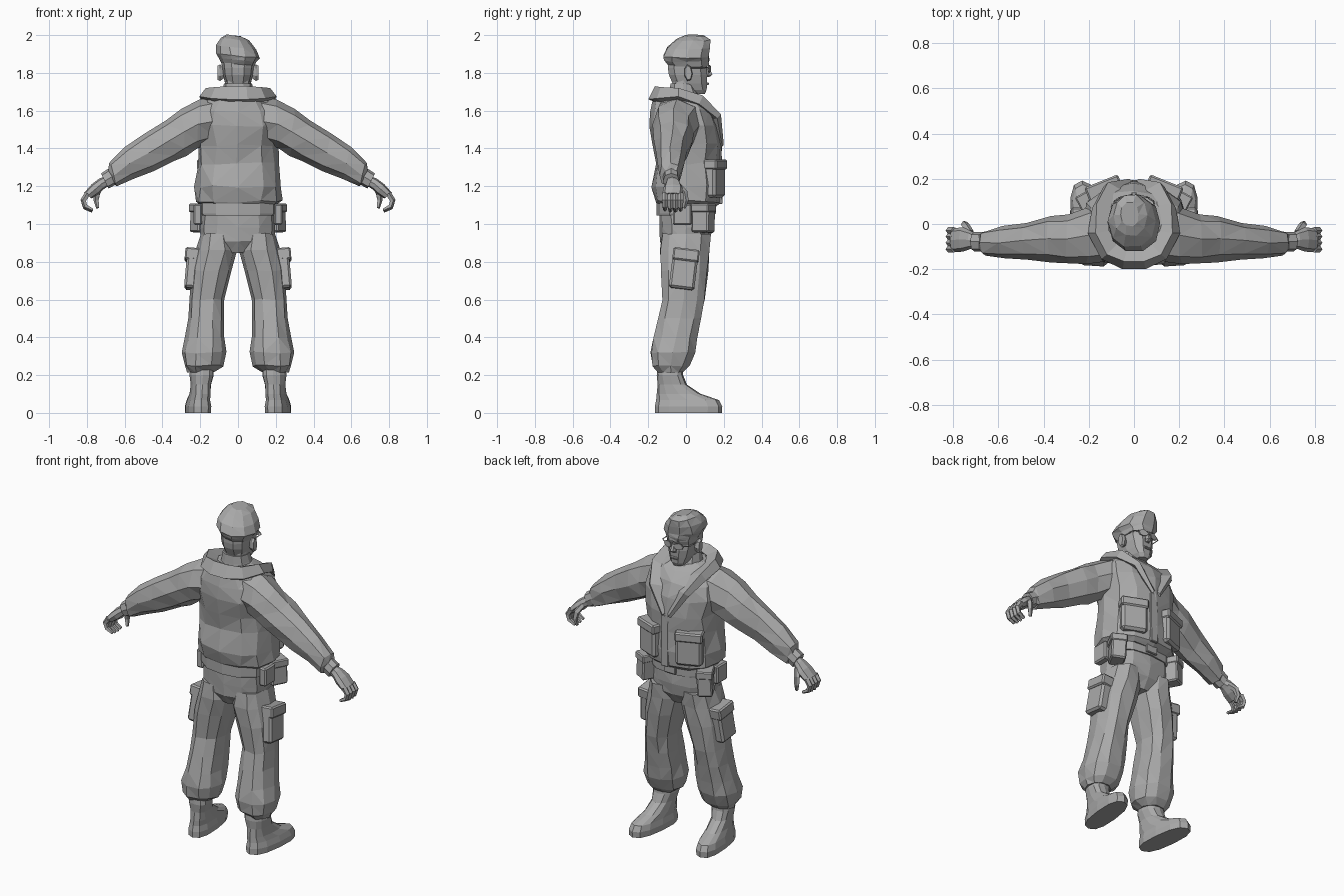
import bpy, bmesh, math, random
from mathutils import Vector, Matrix

random.seed(4)
grey = bpy.data.materials.new("plain_grey")
grey.diffuse_color = (0.4, 0.4, 0.4, 1)


def finish(name, bm, mirror=False, bevel=0):
    bmesh.ops.recalc_face_normals(bm, faces=bm.faces)
    me = bpy.data.meshes.new(name)
    bm.to_mesh(me)
    bm.free()
    ob = bpy.data.objects.new(name, me)
    bpy.context.collection.objects.link(ob)
    me.materials.append(grey)
    if bevel:
        m = ob.modifiers.new("edge", 'BEVEL')
        m.width, m.segments = bevel, 1
    if mirror:
        ob.modifiers.new("mirror", 'MIRROR')
    return ob


def loft(name, rings, mirror=False, jitter=0.0, warp=None):
    """Skin a list of point rings, cap the ends, crumple slightly into facets."""
    bm = bmesh.new()
    rows = []
    for r in rings:
        row = []
        for p in r:
            p = Vector(p)
            if warp:
                p = warp(p)
            p += Vector([random.uniform(-jitter, jitter) for _ in range(3)])
            row.append(bm.verts.new(p))
        rows.append(row)
    n = len(rows[0])
    for a, b in zip(rows, rows[1:]):
        for i in range(n):
            j = (i + 1) % n
            bm.faces.new((a[i], a[j], b[j], b[i]))
    bm.faces.new(rows[0])
    bm.faces.new(rows[-1])
    if jitter:
        bmesh.ops.triangulate(bm, faces=[f for f in bm.faces if len(f.verts) == 4])
    return finish(name, bm, mirror)


def ring(c, a, b, n=10, p=0.85):
    """Rounded ring around c with half axes a and b."""
    c, a, b = Vector(c), Vector(a), Vector(b)
    out = []
    for i in range(n):
        t = math.tau * i / n
        u, v = math.cos(t), math.sin(t)
        out.append(c + a * math.copysign(abs(u) ** p, u) + b * math.copysign(abs(v) ** p, v))
    return out


def level(z, x0, x1, y0, y1, n=10, p=0.85):
    return ring(((x0 + x1) / 2, (y0 + y1) / 2, z), ((x1 - x0) / 2, 0, 0), (0, (y1 - y0) / 2, 0), n, p)


def slab(tx, tz, bx, bz, y0, y1, n=8):
    """Arm section from its upper and lower edge points."""
    return ring(((tx + bx) / 2, (y0 + y1) / 2, (tz + bz) / 2), ((tx - bx) / 2, 0, (tz - bz) / 2),
                (0, (y1 - y0) / 2, 0), n)


def tube(name, pts, radii, n=5, mirror=True):
    pts = [Vector(p) for p in pts]
    rings = []
    for i, p in enumerate(pts):
        t = (pts[min(i + 1, len(pts) - 1)] - pts[max(i - 1, 0)]).normalized()
        ref = Vector((0, 1, 0)) if abs(t.y) < 0.9 else Vector((0, 0, 1))
        b = (ref - t * ref.dot(t)).normalized()
        rings.append(ring(p, t.cross(b) * radii[i], b * radii[i], n, 1))
    return loft(name, rings, mirror)


def box(name, c, size, rz=0, rx=0, ry=0, mirror=True, bevel=0.008):
    bm = bmesh.new()
    m = (Matrix.Translation(c) @ Matrix.Rotation(math.radians(rz), 4, 'Z')
         @ Matrix.Rotation(math.radians(rx), 4, 'X') @ Matrix.Rotation(math.radians(ry), 4, 'Y')
         @ Matrix.Diagonal((*size, 1)))
    bmesh.ops.create_cube(bm, size=1, matrix=m)
    return finish(name, bm, mirror, bevel)


# Jacket body
loft("jacket", [level(z, -x, x, y0, y1, 12) for z, x, y0, y1 in (
    (1.09, .19, -.14, .15), (1.12, .23, -.165, .18), (1.20, .232, -.18, .185),
    (1.32, .215, -.165, .18), (1.42, .215, -.18, .185), (1.52, .23, -.195, .175),
    (1.60, .22, -.19, .15), (1.66, .17, -.17, .10), (1.69, .10, -.11, .06))], jitter=.008)

# Sleeves and cuffs
loft("sleeve", [slab(*s) for s in (
    (.10, 1.67, .12, 1.43, -.16, .09), (.20, 1.655, .215, 1.40, -.18, .08),
    (.30, 1.605, .275, 1.365, -.17, .045), (.385, 1.55, .34, 1.33, -.165, .03),
    (.50, 1.475, .44, 1.285, -.155, .0), (.60, 1.40, .555, 1.24, -.15, -.01),
    (.68, 1.325, .64, 1.198, -.14, -.03), (.69, 1.285, .655, 1.205, -.12, -.04))],
    mirror=True, jitter=.006)
loft("cuff", [slab(.675, 1.30, .635, 1.215, -.122, -.035),
              slab(.725, 1.268, .685, 1.188, -.122, -.035)], mirror=True)

# Hands with curled fingers
loft("palm", [slab(*s) for s in (
    (.70, 1.255, .68, 1.205, -.10, -.05), (.735, 1.24, .71, 1.185, -.11, -.03),
    (.775, 1.21, .735, 1.16, -.122, -.015), (.815, 1.165, .775, 1.135, -.125, -.018))], mirror=True)
for k, y in enumerate((-.111, -.083, -.055, -.029)):
    d = (.006, 0, 0, .004)[k]
    tube("finger", [(.795, y, 1.16), (.818, y, 1.125), (.808, y, 1.088 + d), (.77, y, 1.068 + d)],
         (.017, .016, .014, .009))
tube("thumb", [(.725, -.04, 1.20), (.745, -.008, 1.165), (.75, .0, 1.125), (.742, -.01, 1.085)],
     (.018, .018, .015, .009))

# Broad folded collar running into the lapels: outer, upper, inner and under points
half = [((.03, .192, 1.41), (.02, .20, 1.42), (.01, .192, 1.43), (.02, .17, 1.41)),
        ((.135, .165, 1.56), (.115, .185, 1.58), (.055, .15, 1.57), (.08, .13, 1.55)),
        ((.185, .07, 1.635), (.165, .09, 1.68), (.10, .085, 1.66), (.13, .06, 1.61)),
        ((.205, -.04, 1.675), (.17, -.04, 1.72), (.11, -.03, 1.69), (.15, -.04, 1.635)),
        ((.145, -.155, 1.665), (.12, -.135, 1.725), (.075, -.09, 1.70), (.11, -.12, 1.635)),
        ((.05, -.20, 1.66), (.045, -.165, 1.73), (.03, -.11, 1.70), (.04, -.15, 1.64))]
loft("collar", half + [[(-x, y, z) for x, y, z in s] for s in reversed(half)])
box("front_flap", (.012, .182, 1.26), (.05, .018, .31), rx=1, mirror=False, bevel=.004)

# Chest pockets
box("jacket_pocket", (.13, .15, 1.235), (.15, .07, .19), rz=-22, bevel=.014)
box("pocket_flap", (.132, .155, 1.315), (.16, .075, .055), rz=-22, bevel=.008)

# Belt with buckle and hip pouches
loft("belt", [level(z, -x, x, -.155, .148, 12) for z, x in ((1.045, .205), (1.055, .212), (1.11, .212), (1.12, .2))])
box("buckle", (0, .15, 1.082), (.075, .016, .06), mirror=False, bevel=.004)
box("hip_pouch", (.195, .092, 1.03), (.085, .10, .15), rz=-28, ry=-3, bevel=.008)
box("pouch_lid", (.195, .092, 1.085), (.095, .108, .045), rz=-28, bevel=.006)
box("side_pouch", (.212, -.02, 1.05), (.045, .10, .11), bevel=.008)

# Trousers
loft("trouser_seat", [level(z, -x, x, y0, y1, 12) for z, x, y0, y1 in (
    (1.07, .195, -.145, .14), (.98, .20, -.14, .14), (.91, .195, -.135, .13), (.85, .10, -.10, .09))], jitter=.005)
loft("trouser_leg", [level(*s) for s in (
    (.95, .02, .195, -.13, .135), (.86, .003, .222, -.14, .127), (.75, .03, .245, -.14, .12),
    (.60, .07, .255, -.13, .10), (.50, .075, .265, -.152, .085), (.40, .07, .28, -.175, .065),
    (.32, .065, .295, -.19, .05), (.25, .08, .285, -.18, .02), (.215, .125, .265, -.145, -.01))],
    mirror=True, jitter=.005)
box("leg_pocket", (.242, -.012, .755), (.07, .135, .20), ry=-5, rx=-7, bevel=.012)
box("leg_pocket_flap", (.238, .0, .835), (.085, .14, .065), ry=-5, rx=-7, bevel=.008)

# Boots
loft("boot", [level(*s, 12, .8) for s in (
    (0, .145, .275, -.165, .19), (.035, .143, .277, -.165, .192), (.068, .15, .268, -.158, .175),
    (.10, .15, .26, -.155, .08), (.15, .15, .258, -.15, .005), (.20, .137, .265, -.155, -.015),
    (.25, .14, .26, -.15, -.02))], mirror=True,
    warp=lambda p: Vector((p.x + .1 * p.y, p.y, p.z)))

# Neck, shirt collar and head
loft("neck", [level(1.62, -.075, .075, -.075, .06), level(1.80, -.065, .065, -.075, .045)])
loft("shirt_collar", [level(1.66, -.095, .095, -.095, .085), level(1.70, -.083, .083, -.09, .07),
                      level(1.745, -.074, .074, -.085, .05)],
     warp=lambda p: Vector((p.x, p.y, p.z - .25 * max(p.y, 0))))
loft("head", [level(z, -x, x, y0, y1, 10, .8) for z, x, y0, y1 in (
    (1.688, .032, .03, .10), (1.71, .052, -.02, .112), (1.745, .068, -.075, .115),
    (1.79, .08, -.095, .117), (1.825, .084, -.10, .112), (1.85, .087, -.10, .122),
    (1.90, .083, -.095, .115))])
loft("nose", [level(1.835, -.009, .009, .10, .123, 6), level(1.79, -.017, .017, .10, .142, 6),
              level(1.778, -.013, .013, .10, .125, 6)])
box("mouth", (0, .115, 1.742), (.05, .012, .014), mirror=False, bevel=.004)
loft("ear", [ring((x, .012, 1.80), (0, s * .5, s * -.1), (0, 0, s), 7, 1)
             for x, s in ((.075, .03), (.095, .045), (.108, .038))], mirror=True)

# Spectacles
for y in (0,):
    loft("lens", [ring((.036, yy, 1.822), (.027, -.006, 0), (0, 0, .02), 8, 1)
                  for yy in (.12, .127)], mirror=True)
tube("spectacle_arm", [(.062, .118, 1.828), (.087, .10, 1.828), (.092, .01, 1.828)], (.004,) * 3, 4)
box("spectacle_bridge", (0, .126, 1.828), (.022, .006, .006), mirror=False, bevel=0)

# Soft cap, pulled to one side
loft("beret", [level(z, c - x, c + x, y0, y1, 10, .92) for z, c, x, y0, y1 in (
    (1.845, 0, .088, -.10, .125), (1.868, 0, .10, -.118, .128), (1.89, 0, .117, -.125, .128),
    (1.935, -.008, .106, -.105, .135), (1.975, -.014, .075, -.055, .132), (1.995, -.02, .042, -.01, .095))],
    jitter=.003, warp=lambda p: Vector((p.x, p.y, p.z - .1 * p.x)))
